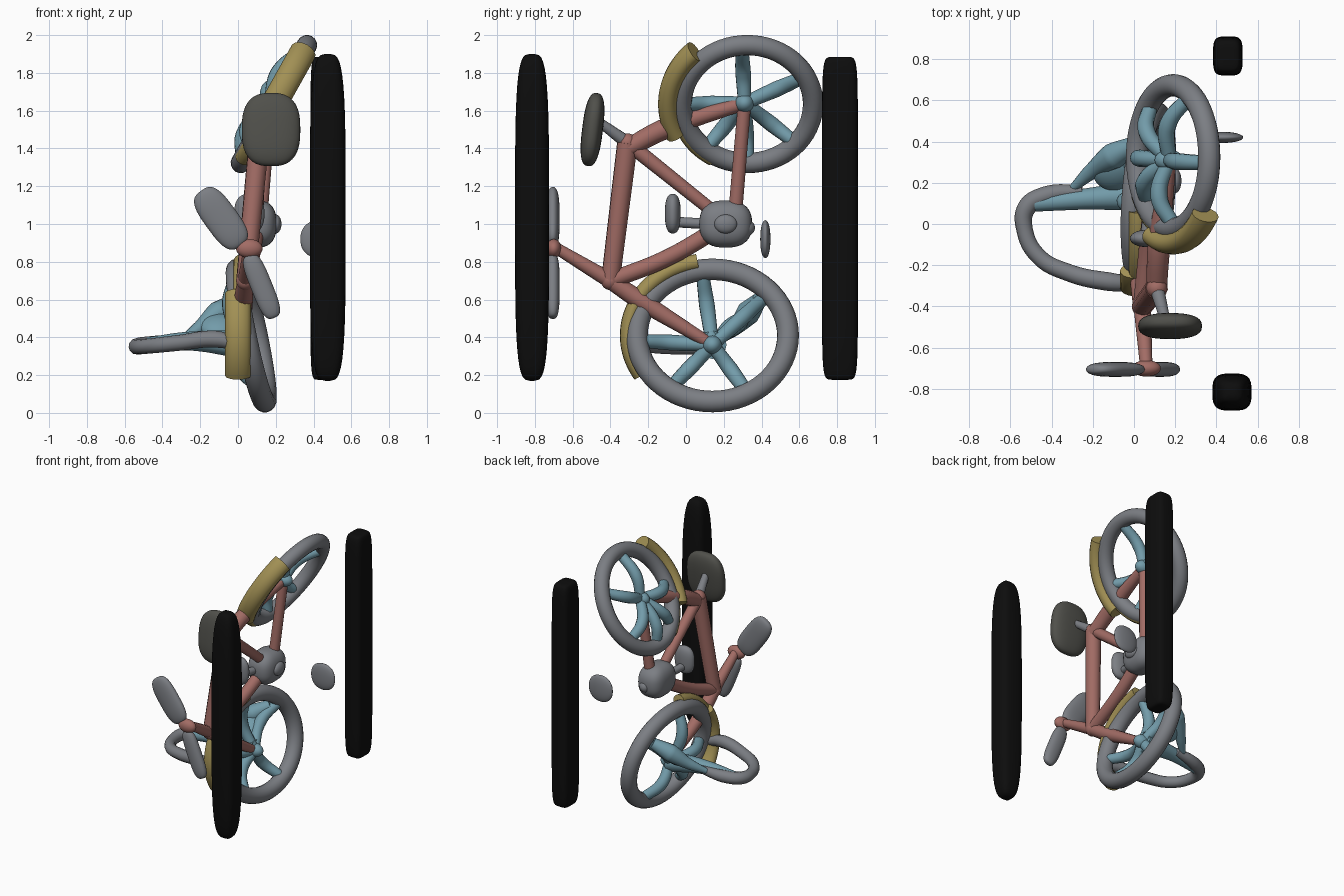
import bpy, bmesh
from math import sin, cos, pi, radians, copysign
from mathutils import Vector, Euler

if "Cube" in bpy.data.objects:
    bpy.data.objects.remove(bpy.data.objects["Cube"])

COLORS = {"red": (0.36, 0.15, 0.13), "blue": (0.17, 0.33, 0.40), "yellow": (0.36, 0.28, 0.09),
          "black": (0.004, 0.004, 0.004), "grey": (0.20, 0.21, 0.23), "dark": (0.08, 0.08, 0.07)}
MATS = {}
for key, col in COLORS.items():
    MATS[key] = bpy.data.materials.new(key)
    MATS[key].diffuse_color = (*col, 1)


def finish(obj, color):
    obj.data.materials.append(MATS[color])
    bpy.ops.object.select_all(action='DESELECT')
    obj.select_set(True)
    bpy.context.view_layer.objects.active = obj
    if obj.type == 'CURVE':
        bpy.ops.object.convert(target='MESH')
    bpy.ops.object.shade_smooth_by_angle(angle=radians(50))


def tube(name, pts, rad, color):
    """Rounded tube through points; rad is one value or one per point."""
    cu = bpy.data.curves.new(name, 'CURVE')
    cu.dimensions = '3D'
    cu.bevel_depth = 1
    cu.bevel_resolution = 4
    cu.use_fill_caps = True
    sp = cu.splines.new('BEZIER')
    sp.bezier_points.add(len(pts) - 1)
    for i, (bp, p) in enumerate(zip(sp.bezier_points, pts)):
        bp.co = p
        bp.handle_left_type = bp.handle_right_type = 'AUTO'
        bp.radius = rad[i] if isinstance(rad, (list, tuple)) else rad
    obj = bpy.data.objects.new(name, cu)
    bpy.context.collection.objects.link(obj)
    finish(obj, color)


def grid_mesh(name, fn, n, m, closed, color):
    """Skin n loops of m points each, given by fn(i, j)."""
    bm = bmesh.new()
    rows = [[bm.verts.new(fn(i, j)) for j in range(m)] for i in range(n)]
    for i in range(n if closed else n - 1):
        a, b = rows[i], rows[(i + 1) % n]
        for j in range(m):
            k = (j + 1) % m
            bm.faces.new((a[j], a[k], b[k], b[j]))
    if not closed:
        bm.faces.new(rows[0])
        bm.faces.new(rows[-1])
    bmesh.ops.recalc_face_normals(bm, faces=bm.faces)
    me = bpy.data.meshes.new(name)
    bm.to_mesh(me)
    bm.free()
    obj = bpy.data.objects.new(name, me)
    bpy.context.collection.objects.link(obj)
    finish(obj, color)


def blob(name, c, r, color, ev=1.0, eh=1.0, rot=(0, 0, 0)):
    """Superellipsoid: small ev / eh give a boxier side / section."""
    pw = lambda v, e: copysign(abs(v) ** e, v)
    rt, n, m = Euler([radians(a) for a in rot]).to_matrix(), 23, 32

    def fn(i, j):
        f = -pi / 2 + pi * (i + 0.15) / (n - 0.7)
        t = 2 * pi * j / m
        k = pw(cos(f), ev)
        return Vector(c) + rt @ Vector((r[0] * k * pw(cos(t), eh), r[1] * k * pw(sin(t), eh), r[2] * pw(sin(f), ev)))
    grid_mesh(name, fn, n, m, False, color)


def ring(name, c, u, v, a, b, color, scale=1.0, span=None):
    """Ring or arc in the plane of u, v with oval section a (radial) by b (sideways)."""
    c, u, v = Vector(c), Vector(u), Vector(v)
    nrm = u.cross(v).normalized()
    n, m = (64 if span is None else 32), 16

    def fn(i, j):
        t = 2 * pi * i / n if span is None else radians(span[0] + (span[1] - span[0]) * i / (n - 1))
        p = u * cos(t) + v * sin(t)
        q = 2 * pi * j / m
        return c + p * scale + p.normalized() * a * cos(q) + nrm * b * sin(q)
    grid_mesh(name, fn, n, m, span is None, color)


def wheel(name, c, u, v, hub, angles, bow, tyre):
    ring(name + "_tyre", c, u, v, tyre, tyre, "grey")
    c, u, v, hub = Vector(c), Vector(u), Vector(v), Vector(hub)
    for k, ang in enumerate(angles):
        end = c + (u * cos(radians(ang)) + v * sin(radians(ang))) * 0.95
        mid = hub.lerp(end, 0.55) + Vector((-bow, 0, 0))
        tube(f"{name}_spoke_{k}", [hub, mid, end], [0.035, 0.042, 0.035], "blue")
    blob(name + "_hub", hub, (0.07, 0.05, 0.05), "blue")


# Leaning wheels with spokes
HUB_LOW, HUB_UP = (0.04, 0.14, 0.36), (0.17, 0.31, 1.64)
wheel("lower_wheel", (0.07, 0.14, 0.41), (0.03, 0.40, 0), (-0.072, 0, 0.35), HUB_LOW,
      (98, 40, -62, -125, 185), 0.06, 0.058)
UP_C, UP_U, UP_V = (0.19, 0.325, 1.635), (0, 0.348, 0), (0.175, 0, 0.312)
wheel("upper_wheel", UP_C, UP_U, UP_V, HUB_UP, (95, 28, -42, -90, -130, 180), 0.06, 0.054)

# Fenders: a wide half and a slim tail each
ring("lower_fender", (0.0, 0.14, 0.41), (0, 0.40, 0), (0, 0, 0.35), 0.042, 0.068, "yellow", 1.12, (145, 213))
ring("lower_fender_tail", (0.02, 0.14, 0.41), (0, 0.40, 0), (0, 0, 0.35), 0.042, 0.045, "yellow", 1.13, (100, 150))
ring("upper_fender", UP_C, UP_U, UP_V, 0.055, 0.07, "yellow", 1.2, (132, 205))
ring("upper_fender_tail", UP_C, UP_U, UP_V, 0.04, 0.045, "yellow", 1.06, (200, 240))

# Frame tubes
SEAT_NODE, HEAD, CRANK = (0.11, -0.31, 1.43), (0.04, -0.40, 0.70), (0.10, 0.21, 1.00)
tube("main_tube", [SEAT_NODE, HEAD], [0.055, 0.05], "red")
tube("seat_tube", [SEAT_NODE, (0.10, 0.14, 1.07)], [0.04, 0.035], "red")
tube("upper_stay", [(0.11, -0.31, 1.40), (0.12, -0.12, 1.50), HUB_UP], [0.05, 0.055, 0.035], "red")
tube("chain_stay", [(0.12, 0.26, 1.05), HUB_UP], [0.038, 0.036], "red")
tube("down_tube", [HEAD, (0.07, -0.10, 0.82), CRANK], 0.045, "red")
tube("fork", [HEAD, (0.03, -0.25, 0.60), HUB_LOW], [0.045, 0.05, 0.03], "red")
tube("handlebar_stem", [HEAD, (0.06, -0.70, 0.88)], [0.042, 0.03], "red")
for nm, p in (("seat_joint", SEAT_NODE), ("head_joint", HEAD)):
    blob(nm, p, (0.05, 0.05, 0.05), "red")

# Seat and post
tube("seat_post", [SEAT_NODE, (0.15, -0.46, 1.54)], [0.035, 0.025], "grey")
blob("seat", (0.175, -0.495, 1.50), (0.155, 0.055, 0.195), "dark", 0.75, 0.8, (-7, 0, 0))

# Handlebar with two grips
blob("handlebar_clamp", (0.06, -0.70, 0.87), (0.07, 0.04, 0.05), "red")
blob("upper_grip", (-0.09, -0.705, 1.03), (0.088, 0.036, 0.18), "grey", 0.65, 0.9, (0, -36, 0))
blob("lower_grip", (0.125, -0.705, 0.67), (0.057, 0.036, 0.18), "grey", 0.6, 0.9, (0, -22, 0))

# Crank and pedals
blob("crank_housing", CRANK, (0.105, 0.14, 0.125), "grey", 0.8, 0.7)
blob("crank_boss", (0.20, 0.21, 1.00), (0.03, 0.06, 0.05), "grey")
blob("crank_flange", (0.12, 0.30, 0.98), (0.05, 0.065, 0.05), "grey")
tube("pedal_arm", [(0.08, 0.12, 1.00), (0.06, -0.05, 1.01)], 0.028, "grey")
blob("inner_pedal", (0.06, -0.07, 1.055), (0.08, 0.042, 0.105), "grey", 0.8)
blob("outer_pedal", (0.43, 0.42, 0.92), (0.10, 0.027, 0.10), "grey", 0.9)

# Side loop standing out beside the lower wheel
tube("side_loop", [(0.02, -0.29, 0.36), (-0.12, -0.28, 0.39), (-0.32, -0.235, 0.37), (-0.46, -0.16, 0.355),
                   (-0.53, -0.03, 0.35), (-0.52, 0.08, 0.355), (-0.42, 0.14, 0.365), (-0.25, 0.16, 0.38)],
     [0.035, 0.045, 0.042, 0.04, 0.04, 0.045, 0.045, 0.03], "grey")
tube("side_strut", [(-0.48, 0.10, 0.36), (-0.25, 0.12, 0.38), HUB_LOW], [0.04, 0.05, 0.075], "blue")
tube("side_brace", [(-0.30, 0.17, 0.38), (-0.20, 0.26, 0.45), (-0.10, 0.33, 0.53), (0.01, 0.39, 0.60)],
     [0.02, 0.04, 0.065, 0.04], "blue")
blob("side_web", (-0.10, 0.25, 0.46), (0.10, 0.10, 0.05), "blue", 1, 1, (35, 0, 0))

# Two tall dark bars
blob("front_bar", (0.475, -0.815, 1.035), (0.095, 0.09, 0.865), "black", 0.5, 0.6)
blob("rear_bar", (0.455, 0.815, 1.03), (0.072, 0.095, 0.855), "black", 0.22, 0.5)

for m in bpy.data.materials:
    if m.users and not m.is_grease_pencil:
        m.use_nodes = True
        m.node_tree.nodes["Principled BSDF"].inputs["Base Color"].default_value = m.diffuse_color
